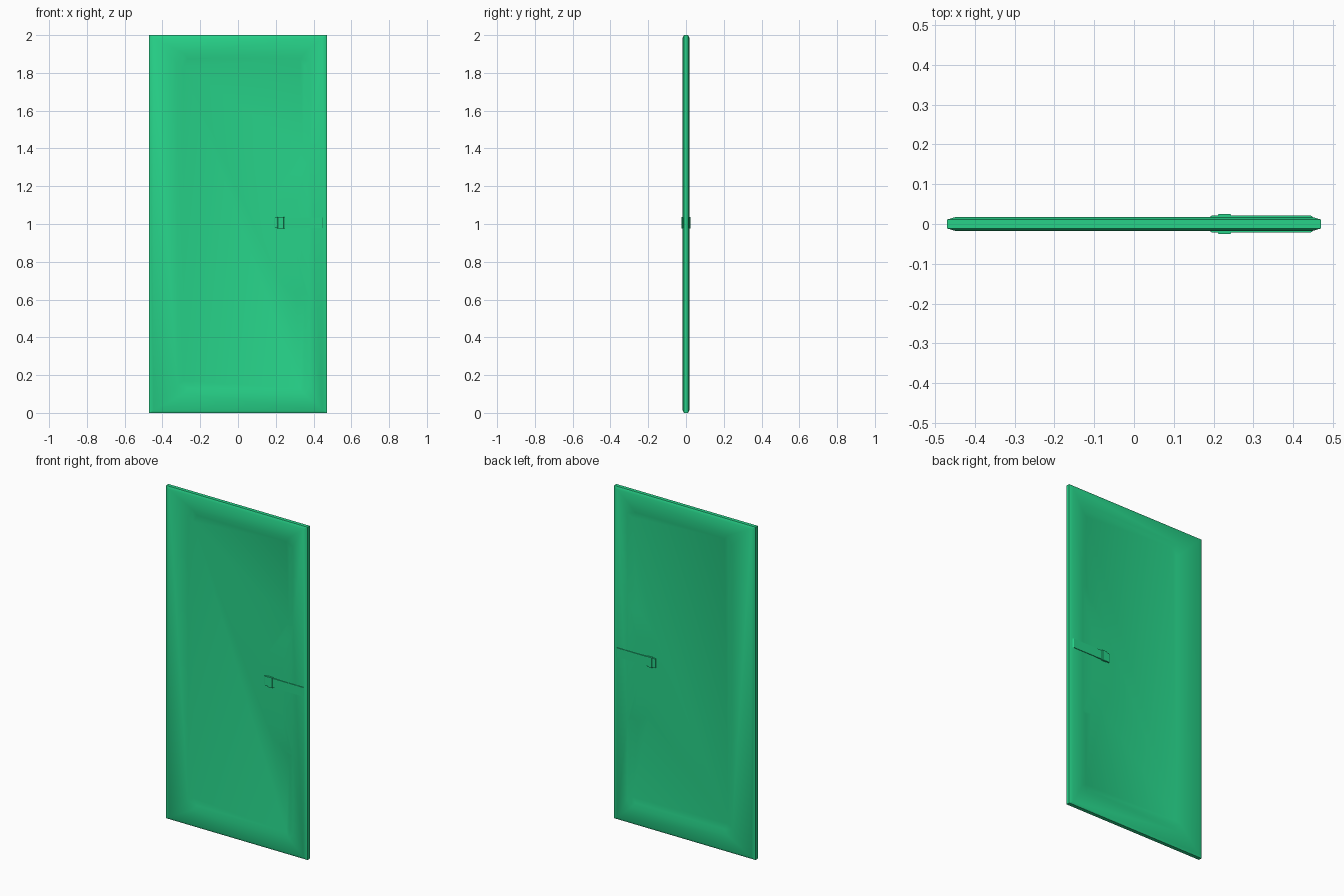
import bpy, bmesh, math

if "Cube" in bpy.data.objects:
    bpy.data.objects.remove(bpy.data.objects["Cube"])

T = 0.018      # half thickness at the raised frame
D = 0.011      # half thickness at the recessed panel and the outer rim


def finish(bm, name, mat):
    bmesh.ops.recalc_face_normals(bm, faces=bm.faces[:])
    me = bpy.data.meshes.new(name)
    bm.to_mesh(me)
    bm.free()
    me.materials.append(mat)
    ob = bpy.data.objects.new(name, me)
    bpy.context.collection.objects.link(ob)
    return ob


def ring(bm, pts, y):
    return [bm.verts.new((x, y, z)) for x, z in pts]


def bridge(bm, a, b):
    n = len(a)
    for i in range(n):
        j = (i + 1) % n
        bm.faces.new((a[i], a[j], b[j], b[i]))


def rect(x, z0, z1):
    return [(-x, z0), (x, z0), (x, z1), (-x, z1)]


green = bpy.data.materials.new("green")
green.diffuse_color = (0.02, 0.65, 0.25, 1)
green.use_nodes = True
green.node_tree.nodes["Principled BSDF"].inputs["Base Color"].default_value = green.diffuse_color

# Recess outline at frame level, with a step around the lock on the right
upper = [(-0.29, 0.10), (0.35, 0.10), (0.378, 0.14), (0.378, 0.61),
         (0.36, 0.64), (0.33, 0.69), (0.315, 0.74), (0.31, 0.85), (0.31, 1.0),
         (0.31, 1.12), (0.32, 1.22), (0.345, 1.28), (0.365, 1.32), (0.378, 1.39),
         (0.378, 1.86), (0.35, 1.905), (-0.29, 1.905), (-0.32, 1.85), (-0.32, 0.15)]
# Recess floor outline, with the round lobe sloping away from the lock
lower = [(-0.265, 0.13), (0.33, 0.13), (0.35, 0.16), (0.35, 0.60),
         (0.31, 0.62), (0.24, 0.675), (0.19, 0.76), (0.16, 0.87), (0.152, 0.97),
         (0.16, 1.07), (0.20, 1.17), (0.28, 1.27), (0.32, 1.33), (0.345, 1.40),
         (0.35, 1.84), (0.33, 1.875), (-0.265, 1.875), (-0.29, 1.83), (-0.29, 0.17)]

# Door leaf: rim, bevel, flat frame, sloped moulding and recessed panel on both sides
bm = bmesh.new()
rims = []
for s in (-1, 1):
    rim = ring(bm, rect(0.47, 0.0, 2.0), s * D)
    bevel = ring(bm, rect(0.447, 0.014, 1.986), s * T)
    up = ring(bm, upper, s * T)
    low = ring(bm, lower, s * D)
    bridge(bm, rim, bevel)
    bridge(bm, up, low)
    bm.faces.new(low)
    edges = []
    for loop in (bevel, up):
        for i, v in enumerate(loop):
            w = loop[(i + 1) % len(loop)]
            edges.append(bm.edges.get((v, w)) or bm.edges.new((v, w)))
    bmesh.ops.triangle_fill(bm, edges=edges, use_beauty=True, normal=(0, s, 0))
    rims.append(rim)
bridge(bm, *rims)
door = finish(bm, "door_leaf", green)
bpy.context.view_layer.objects.active = door
door.select_set(True)
bpy.ops.object.shade_smooth_by_angle(angle=math.radians(30))
door.select_set(False)


def plate(name, x0, x1, half, slope, z0, z1):
    # Flat plate through the door with slanted ends
    prof = [(x0, 0), (x0, half - 0.004), (x0 + slope, half), (x1 - slope, half),
            (x1, half - 0.004), (x1, 4 - 4), (x1, -half + 0.004),
            (x1 - slope, -half), (x0 + slope, -half), (x0, -half + 0.004)]
    b = bmesh.new()
    rings = [[b.verts.new((x, y, z)) for x, y in prof] for z in (z0, z1)]
    bridge(b, *rings)
    for r in rings:
        b.faces.new(r)
    return finish(b, name, green)


# Lock strip running to the door edge and the small raised catch
plate("lock_strip", 0.19, 0.45, 0.0215, 0.006, 0.98, 1.035)
plate("lock_catch", 0.21, 0.245, 0.025, 0.003, 0.977, 1.038)
